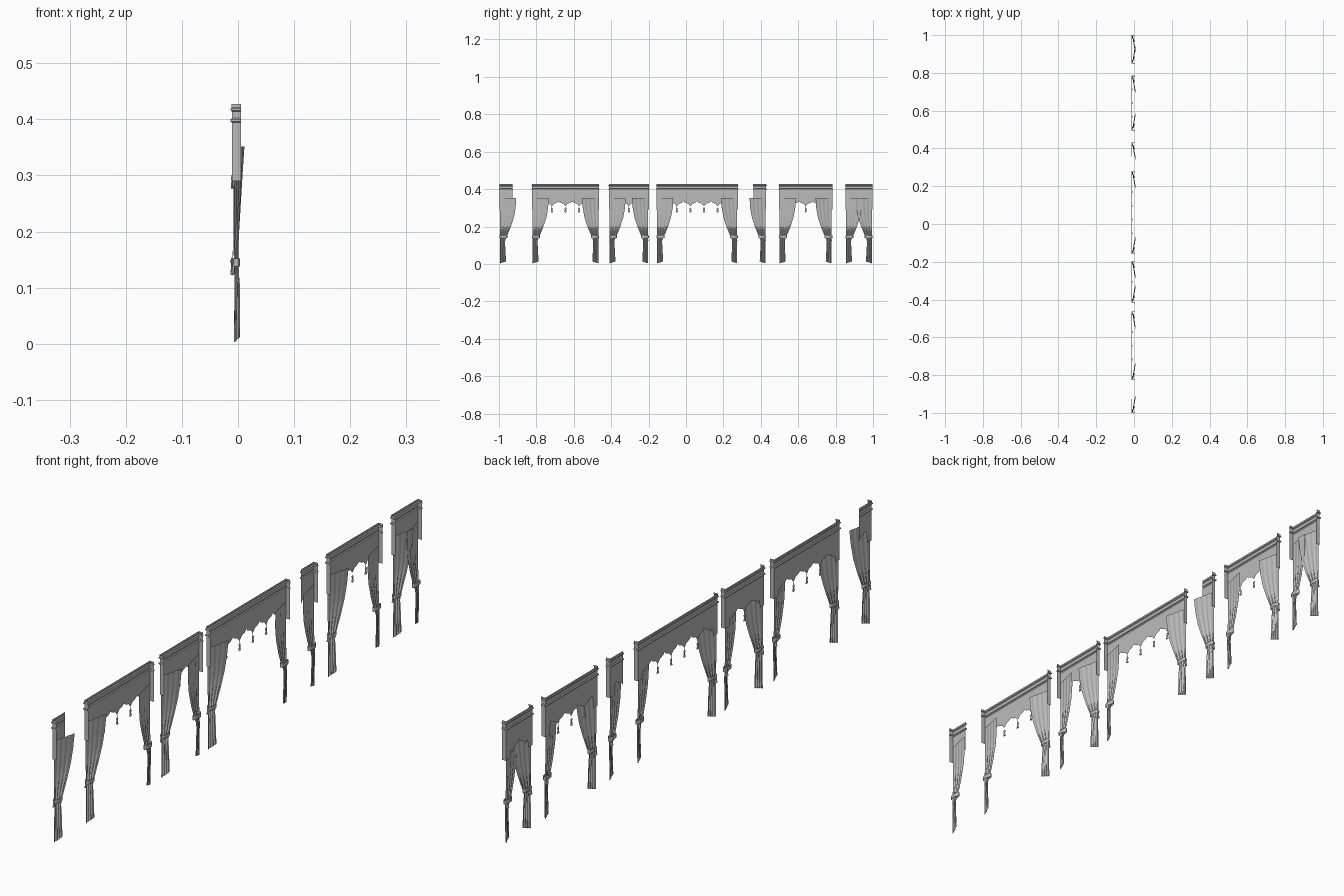
import bpy, bmesh, math

cube = bpy.data.objects.get("Cube")
if cube:
    bpy.data.objects.remove(cube, do_unlink=True)

mat = bpy.data.materials.new("grey_cloth")
mat.use_nodes = True
GREY = (0.5, 0.5, 0.5, 1)
mat.diffuse_color = GREY
mat.node_tree.nodes["Principled BSDF"].inputs["Base Color"].default_value = GREY

FRONT, BACK = -0.0105, 0.005   # cloth plane and rear end of the side returns
RIM = 0.003                    # how far the mouldings stand out
PITCH = 0.0725                 # scallop spacing


def sheet(name, rows, smooth=False, closed=False):
    """Skin a list of equally long point rows."""
    bm = bmesh.new()
    grid = [[bm.verts.new(p) for p in row] for row in rows]
    n = len(rows[0])
    for a, b in zip(grid, grid[1:]):
        for i in range(n if closed else n - 1):
            j = (i + 1) % n
            bm.faces.new((a[i], a[j], b[j], b[i]))
    bmesh.ops.recalc_face_normals(bm, faces=bm.faces)
    mesh = bpy.data.meshes.new(name)
    bm.to_mesh(mesh)
    bm.free()
    mesh.materials.append(mat)
    obj = bpy.data.objects.new(name, mesh)
    bpy.context.collection.objects.link(obj)
    if smooth:
        for poly in mesh.polygons:
            poly.use_smooth = True
    return obj


# Cornice: moulding profile (outward offset, height) swept round front and returns
CORNICE = [(.001, .427), (.001, .421), (RIM, .419), (RIM, .416), (0, .414),
           (0, .402), (RIM, .400), (RIM, .396), (0, .394)]


def cornice(name, y0, y1, ends):
    rows = []
    for off, z in CORNICE:
        row = [(FRONT - off, y0 - off, z), (FRONT - off, y1 + off, z)]
        if -1 in ends:
            row.insert(0, (BACK, y0 - off, z))
        if 1 in ends:
            row.append((BACK, y1 + off, z))
        rows.append(row)
    sheet(name + "_cornice", rows)


# Valance: flat cloth with a scalloped lower edge and long drops at the ends
def hem(y, y0, y1, mid, tassels, ends):
    if (-1 in ends and y - y0 < .025) or (1 in ends and y1 - y < .025):
        return .29
    shift = 0 if tassels % 2 else .5
    t = (y - mid) / PITCH + shift
    t = abs(t - round(t))
    return .338 - .016 * math.sqrt(max(0, 1 - 4 * t * t)) - .014 * max(0, 1 - t / .16)


def valance(name, y0, y1, mid, tassels, ends):
    count = max(12, round((y1 - y0) / PITCH * 16))
    ys = [y0 + (y1 - y0) * i / count for i in range(count + 1)]
    top = [(FRONT, y, .394) for y in ys]
    low = [(FRONT, y, hem(y, y0, y1, mid, tassels, ends)) for y in ys]
    for side in ends:
        y = y0 if side < 0 else y1
        for row, z in ((top, .394), (low, .29)):
            row.insert(0 if side < 0 else len(row), (BACK, y, z))
    sheet(name + "_valance", [top, low])


# Tassel: cord, knot and skirt turned around a vertical axis
TASSEL = [(.001, 0), (.001, -.008), (.005, -.012), (.005, -.016),
          (.003, -.018), (.006, -.032), (0.0005, -.033)]


def tassel(name, x, y, z, size=1):
    rows = []
    for r, h in TASSEL:
        rows.append([(x + .4 * r * size * math.cos(k * math.tau / 8),
                      y + r * size * math.sin(k * math.tau / 8), z + h * size)
                     for k in range(8)])
    sheet(name, rows, closed=True)


# Curtain stations: height, width, x at outer edge, x at inner edge, fold depth
DRAPE = [(.352, .086, -.008, .0115, .001), (.30, .083, -.008, .008, .001),
         (.25, .074, -.008, .005, .0013), (.20, .058, -.008, .002, .0016),
         (.16, .042, -.007, .000, .002), (.14, .033, -.006, .000, .002),
         (.125, .027, -.006, .001, .002), (.105, .027, -.006, .003, .002),
         (.003, .032, -.007, .003, .002)]


def curtain(name, edge, inward):
    rows = []
    for z, width, xo, xi, depth in DRAPE:
        row = []
        for i in range(33):
            u = i / 32
            x = xo + (xi - xo) * u + depth * math.sin(u * math.tau * 4)
            lift = .01 * u if z < .01 else 0
            row.append((x, edge + inward * width * u, z + lift))
        rows.append(row)
    sheet(name, rows, smooth=True)
    # tieback band and its tassel
    band = []
    for z in (.152, .138):
        band.append([(-.003 + .007 * math.cos(k * math.tau / 12),
                      edge + inward * (.018 + .021 * math.sin(k * math.tau / 12)), z)
                     for k in range(12)])
    sheet(name + "_tieback", band, smooth=True, closed=True)
    tassel(name + "_tie_tassel", -.0105, edge + inward * .006, .165, 1.3)


# Bays along the row: start, end, tassel count, sides that carry a curtain
BAYS = [(-1, -.925, 0, (-1,)), (-.826, -.463, 3, (-1, 1)),
        (-.415, -.196, 1, (-1, 1)), (-.16, .28, 4, (-1, 1)),
        (.357, .432, 0, (1,)), (.495, .785, 3, (-1, 1)), (.85, 1, 0, (-1, 1))]

for index, (start, end, tassels, sides) in enumerate(BAYS, 1):
    name = f"bay_{index}"
    y0, y1, mid = start + RIM, end - RIM, (start + end) / 2
    cornice(name, y0, y1, sides)
    valance(name, y0, y1, mid, tassels, sides)
    for k in range(tassels):
        y = mid + (k - (tassels - 1) / 2) * PITCH
        tassel(f"{name}_tassel_{k + 1}", FRONT, y, .309)
    for side in sides:
        label = "near" if side < 0 else "far"
        curtain(f"{name}_{label}_curtain", (y0 if side < 0 else y1) - side * .003, -side)
